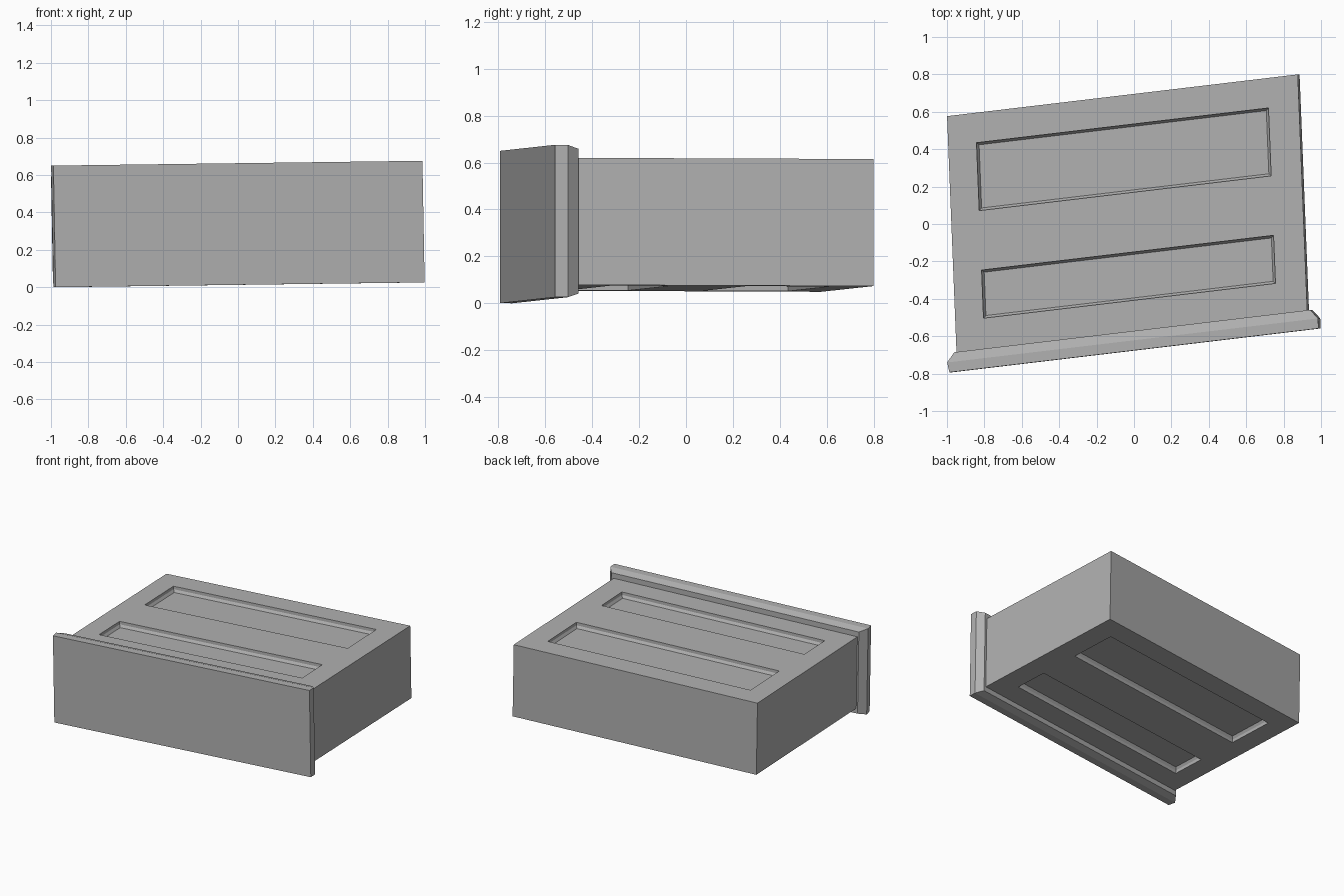
import bpy, bmesh
from mathutils import Matrix

if "Cube" in bpy.data.objects:
    bpy.data.objects.remove(bpy.data.objects["Cube"])

# Slight skew and tilt shared by every part
SKEW = Matrix(((1, -0.04, -0.018, 0),
               (0.119, 1, 0, 0),
               (0.013, -0.004, 1, 0),
               (0, 0, 0, 1)))

grey = bpy.data.materials.new("dark_grey")
grey.diffuse_color = (0.44, 0.44, 0.44, 1)
grey.use_nodes = True
grey.node_tree.nodes["Principled BSDF"].inputs["Base Color"].default_value = grey.diffuse_color


def finish(bm, name):
    bmesh.ops.dissolve_limit(bm, angle_limit=0.002, verts=bm.verts, edges=bm.edges)
    bmesh.ops.recalc_face_normals(bm, faces=bm.faces)
    bm.transform(SKEW)
    mesh = bpy.data.meshes.new(name)
    bm.to_mesh(mesh)
    bm.free()
    mesh.materials.append(grey)
    obj = bpy.data.objects.new(name, mesh)
    bpy.context.collection.objects.link(obj)
    return obj


# Drawer body: gridded box whose top and bottom each carry two recessed panels
xs = (-0.961, -0.81, 0.751, 0.914)
ys = (-0.57, -0.407, -0.15, 0.168, 0.531, 0.691)
zs = (0.064, 0.606)
bm = bmesh.new()
v = {(i, j, k): bm.verts.new((x, y, z))
     for i, x in enumerate(xs) for j, y in enumerate(ys) for k, z in enumerate(zs)}
recesses = []
for k in (0, 1):
    for i in range(3):
        for j in range(5):
            loop = [v[i, j, k], v[i + 1, j, k], v[i + 1, j + 1, k], v[i, j + 1, k]]
            f = bm.faces.new(loop if k else loop[::-1])
            if i == 1 and j in (1, 3):
                recesses.append(f)
ring = ([(i, 0) for i in range(3)] + [(3, j) for j in range(5)]
        + [(i, 5) for i in range(3, 0, -1)] + [(0, j) for j in range(5, 0, -1)])
for a, b in zip(ring, ring[1:] + ring[:1]):
    bm.faces.new((v[*a, 0], v[*b, 0], v[*b, 1], v[*a, 1]))
bm.normal_update()
# Straight wall, then a sloped edge down to the recess floor
for thickness, depth in ((0.001, -0.022), (0.017, -0.018)):
    bmesh.ops.inset_individual(bm, faces=recesses, thickness=thickness, depth=depth)
    bm.normal_update()
finish(bm, "drawer_body")

# Drawer front: slab with a chamfered rear rim, as stacked rectangles
# (y, left inset, right inset, z inset)
bm = bmesh.new()
rings = []
for y, dl, dr, dz in ((-0.674, 0.01, 0, 0), (-0.62, 0, 0, 0), (-0.57, 0.04, 0.04, 0.016)):
    x0, x1, z0, z1 = -1.012 + dl, 0.971 - dr, 0.0105 + dz, 0.6605 - dz
    rings.append([bm.verts.new(p) for p in
                  ((x0, y, z0), (x1, y, z0), (x1, y, z1), (x0, y, z1))])
for a, b in zip(rings, rings[1:]):
    for n in range(4):
        m = (n + 1) % 4
        bm.faces.new((a[n], a[m], b[m], b[n]))
bm.faces.new(rings[0])
bm.faces.new(rings[-1])
finish(bm, "drawer_front")
